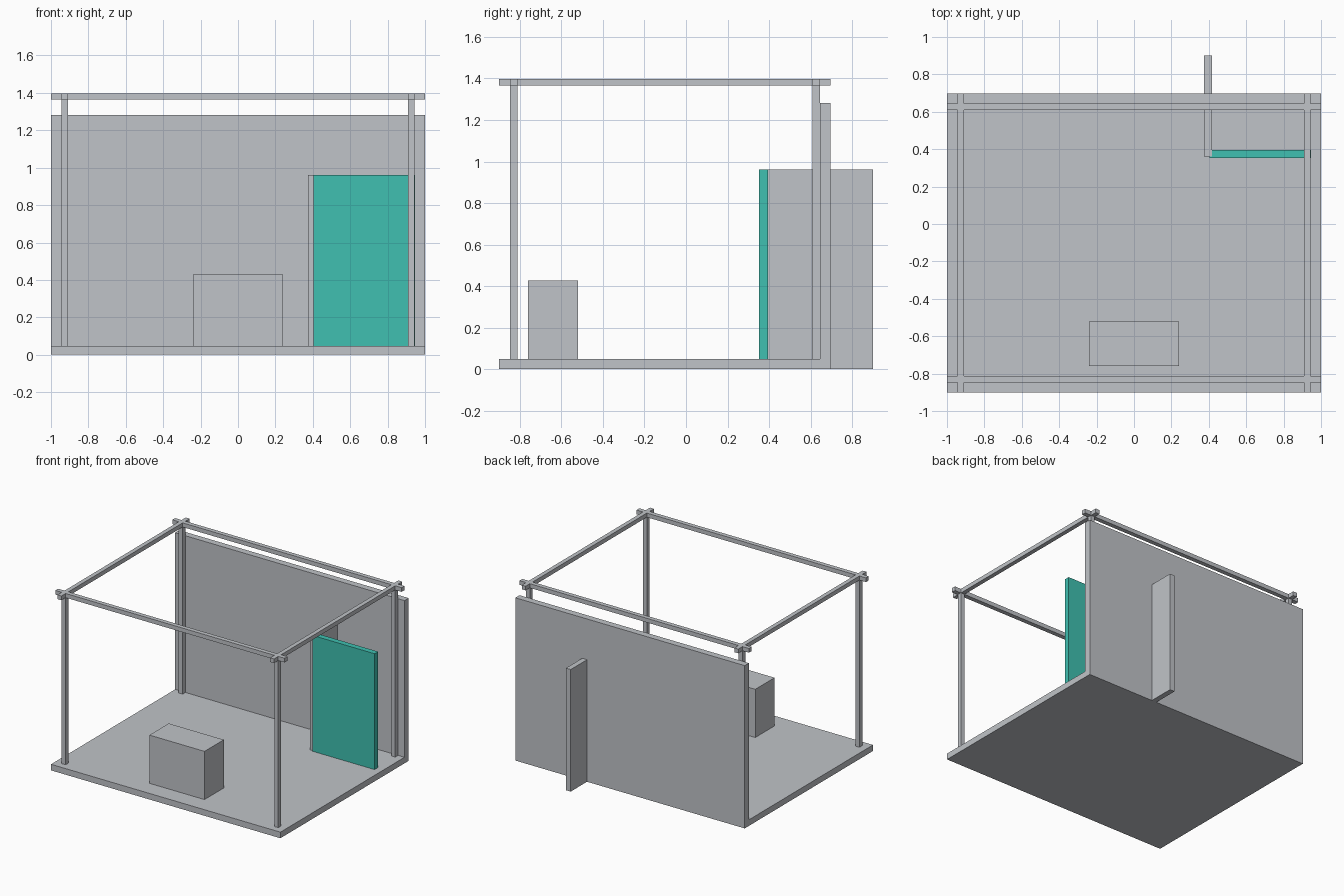
import bpy
import bmesh
from mathutils import Vector

old = bpy.data.objects.get("Cube")
if old:
    bpy.data.objects.remove(old, do_unlink=True)


def make_material(name, rgb):
    mat = bpy.data.materials.new(name)
    mat.use_nodes = True
    color = (*rgb, 1.0)
    mat.diffuse_color = color
    mat.node_tree.nodes["Principled BSDF"].inputs["Base Color"].default_value = color
    return mat


GREY = make_material("light grey", (0.53, 0.55, 0.58))
TEAL = make_material("teal", (0.05, 0.53, 0.44))


def box(name, x, y, z, mat=GREY):
    """Flat-faced box spanning the given (min, max) ranges."""
    bm = bmesh.new()
    bmesh.ops.create_cube(bm, size=1)
    low, high = (Vector(corner) for corner in zip(x, y, z))
    bmesh.ops.scale(bm, vec=high - low, verts=bm.verts)
    bmesh.ops.translate(bm, vec=(low + high) / 2, verts=bm.verts)
    mesh = bpy.data.meshes.new(name)
    bm.to_mesh(mesh)
    bm.free()
    mesh.materials.append(mat)
    obj = bpy.data.objects.new(name, mesh)
    bpy.context.scene.collection.objects.link(obj)
    return obj


FLOOR_TOP = 0.048
BEAM_Z = (1.365, 1.398)
WIDTH = (-1.0, 1.0)
WALL_Y = (0.645, 0.697)
PANEL_TOP = 0.962

# Floor slab and back wall
box("floor", WIDTH, (-0.9, WALL_Y[0]), (0, FLOOR_TOP))
box("back_wall", WIDTH, WALL_Y, (0, 1.283))

# Partition passing through the back wall, with the teal panel in front
box("partition", (0.375, 0.417), (0.362, 0.9), (0, PANEL_TOP))
box("teal_panel", (0.405, 0.945), (0.352, 0.396), (0.01, PANEL_TOP - 0.001), TEAL)

# Counter near the front edge
box("counter", (-0.24, 0.24), (-0.76, -0.52), (FLOOR_TOP, 0.428))

# Frame: four posts and crossing beams with overhanging ends
sides = {"right": (-0.944, -0.91), "left": (0.91, 0.944)}
ends = {"front": (-0.847, -0.812), "back": (0.61, 0.645)}
for side, x in sides.items():
    box(f"{side}_beam", x, (-0.9, WALL_Y[1]), BEAM_Z)
    for end, y in ends.items():
        box(f"{end}_{side}_post", x, y, (FLOOR_TOP, BEAM_Z[0]))
for end, y in ends.items():
    box(f"{end}_beam", WIDTH, y, BEAM_Z)
